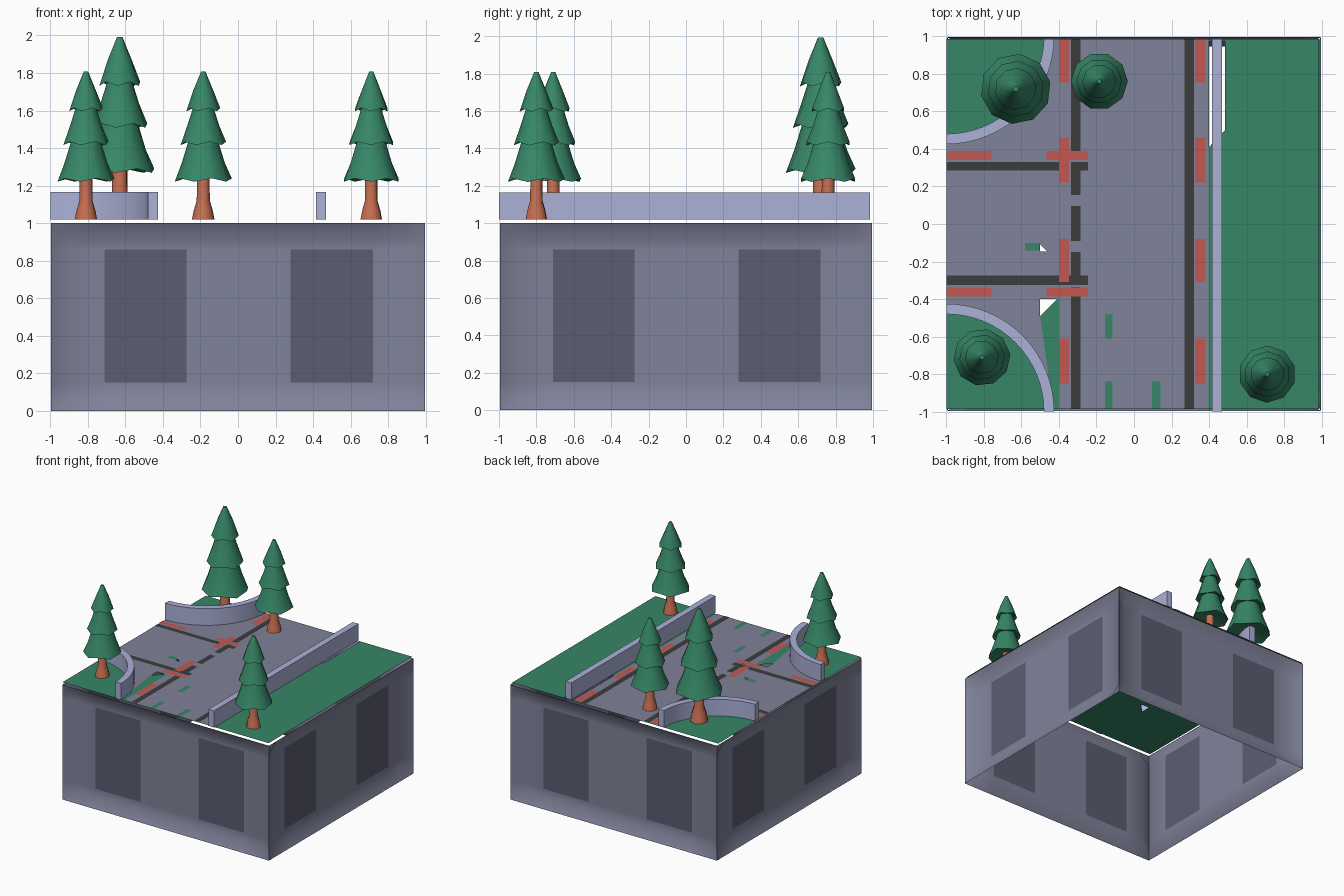
import bpy, bmesh, math
from mathutils import Vector
from mathutils.geometry import tessellate_polygon

if "Cube" in bpy.data.objects:
    bpy.data.objects.remove(bpy.data.objects["Cube"])


def material(name, r, g, b):
    m = bpy.data.materials.new(name)
    m.diffuse_color = (r, g, b, 1)
    m.use_nodes = True
    m.node_tree.nodes["Principled BSDF"].inputs["Base Color"].default_value = m.diffuse_color
    return m


GREEN = material("grass green", 0.037, 0.24, 0.135)
GREY = material("road grey", 0.215, 0.225, 0.32)
WINDOW = material("window slate", 0.105, 0.11, 0.165)
DARK = material("dark line", 0.047, 0.046, 0.046)
RED = material("brick red", 0.55, 0.098, 0.085)
LILAC = material("pale barrier", 0.41, 0.44, 0.68)
BARK = material("bark brown", 0.57, 0.155, 0.08)

TOP = 1.02      # level of the deck


def finish(name, bm, *mats, recalc=False, smooth=0):
    if recalc:
        bmesh.ops.recalc_face_normals(bm, faces=bm.faces)
    for f in bm.faces:
        f.smooth = smooth > 0
    me = bpy.data.meshes.new(name)
    bm.to_mesh(me)
    bm.free()
    if smooth:
        me.set_sharp_from_angle(angle=math.radians(smooth))
    for m in mats:
        me.materials.append(m)
    ob = bpy.data.objects.new(name, me)
    bpy.context.collection.objects.link(ob)
    return ob


def sheet(name, z, mat, outline, holes=()):
    """Flat upward-facing sheet with optional holes."""
    loops = [[Vector((x, y, z)) for x, y in loop] for loop in (outline, *holes)]
    bm = bmesh.new()
    vs = [bm.verts.new(p) for loop in loops for p in loop]
    for tri in tessellate_polygon(loops):
        f = bm.faces.new([vs[i] for i in tri])
        f.normal_update()
        if f.normal.z < 0:
            f.normal_flip()
    return finish(name, bm, mat)


def plates(name, z, mat, rects):
    """Several flat rectangles (x0, x1, y0, y1) in one object."""
    bm = bmesh.new()
    for x0, x1, y0, y1 in rects:
        bm.faces.new([bm.verts.new((x, y, z)) for x, y in
                      ((x0, y0), (x1, y0), (x1, y1), (x0, y1))])
    return finish(name, bm, mat)


def prism(name, mat, outline, z0, z1):
    bm = bmesh.new()
    low, high = ([bm.verts.new((x, y, z)) for x, y in outline] for z in (z0, z1))
    bm.faces.new(low[::-1])
    bm.faces.new(high)
    for i in range(len(low)):
        k = (i + 1) % len(low)
        bm.faces.new((low[i], low[k], high[k], high[i]))
    return finish(name, bm, mat, recalc=True, smooth=30)


def arc(sy, r, n=16):
    """Quarter circle round the left corner, clipped to the deck edge."""
    return [(-1 + r * math.sin(a), sy * min(0.985 if sy > 0 else 1, 1 - r * math.cos(a)))
            for a in (math.pi / 2 * i / n for i in range(n + 1))]


# Side walls: one shallow dished sheet each with two windows, open below
XS = (-0.995, -0.9, -0.71, -0.275, 0.28, 0.72, 0.9, 0.995)
ZS = (0, 0.09, 0.15, 0.86, 0.91, 1)
DISH = 0.05
for side, name in enumerate(("front", "right", "back", "left")):
    bm = bmesh.new()
    grid = [[bm.verts.new((x, -0.995 + (DISH if abs(x) < 0.95 and 0 < z < 1 else 0), z))
             for x in XS] for z in ZS]
    for j in range(len(ZS) - 1):
        for i in range(len(XS) - 1):
            f = bm.faces.new((grid[j][i], grid[j][i + 1], grid[j + 1][i + 1], grid[j + 1][i]))
            f.material_index = int(j == 2 and i in (2, 4))
    ob = finish(name + "_wall", bm, GREY, WINDOW, smooth=60)
    ob.rotation_euler.z = side * math.pi / 2

# Deck: green base with gaps, grey road on top with rounded junction corners
gap_a = [(-0.5, -0.40), (-0.5, -0.49), (-0.41, -0.40)]
gap_b = [(-0.5, -0.11), (-0.5, -0.145), (-0.46, -0.148)]
slot = [(0.40, 0.975), (0.40, 0.41), (0.485, 0.5), (0.485, 0.975)]
E = 0.985
sheet("grass_base", TOP - 0.004, GREEN, [(-1, -E), (E, -E), (E, E), (-1, E)],
      [gap_a, gap_b, slot])
road = [(x, max(-E, min(E, y))) for x, y in
        arc(-1, 0.57) + [(0.398, -1), (0.398, 1)] + arc(1, 0.57)[::-1]]
sheet("road", TOP, GREY, road, [gap_a, gap_b])

# Bare green patches in the road
plates("grass_patches", TOP + 0.001, GREEN, [
    (-0.155, -0.115, -E, -0.84), (-0.155, -0.115, -0.61, -0.48),
    (0.095, 0.14, -E, -0.84), (-0.58, -0.5, -0.142, -0.10)])
sheet("grass_wedge", TOP + 0.001, GREEN,
      [(-0.5, -0.49), (-0.43, -E), (-0.40, -E), (-0.40, -0.40), (-0.41, -0.40)])

# Dark lines and red kerb blocks
plates("dark_lines", TOP + 0.002, DARK, [
    (0.27, 0.32, -E, E),
    (-0.335, -0.285, -E, -0.335), (-0.335, -0.285, -0.325, -0.15),
    (-0.335, -0.285, -0.09, 0.095), (-0.335, -0.285, 0.155, 0.33),
    (-0.335, -0.285, 0.34, E),
    (-1, -0.345, 0.285, 0.33), (-1, -0.345, -0.325, -0.275),
    (-0.285, -0.245, 0.285, 0.33), (-0.285, -0.245, -0.325, -0.275),
    (-0.345, -0.335, -0.325, -0.275)])
spans = ((0.755, E), (0.22, 0.46), (-0.31, -0.08), (-0.85, -0.61))
plates("red_blocks_along", TOP + 0.003, RED,
       [(x, x + 0.055, y0, y1) for x in (-0.40, 0.325) for y0, y1 in spans])
plates("red_blocks_across", TOP + 0.004, RED,
       [(x0, x1, y, y + 0.048) for x0, x1 in ((-1, -0.76), (-0.465, -0.245))
        for y in (0.34, -0.387)])

# Low barriers: one straight, two curved
prism("straight_barrier", LILAC,
      [(0.415, -1), (0.47, -1), (0.47, E), (0.415, E)], TOP, 1.165)
for sy, name in ((1, "back"), (-1, "front")):
    prism(name + "_curved_barrier", LILAC, arc(sy, 0.575) + arc(sy, 0.52)[::-1], TOP, 1.165)


def lathe(name, mat, profile, n, wave=0.0):
    """Faceted turned shape; profile rows are (radius, z, rim flag)."""
    bm = bmesh.new()
    rings = []
    for r, z, rim in profile:
        rings.append([bm.verts.new((r * math.cos(2 * math.pi * i / n),
                                    r * math.sin(2 * math.pi * i / n),
                                    z + rim * wave * (-1) ** i)) for i in range(n)])
    for a, b in zip(rings, rings[1:]):
        for i in range(n):
            k = (i + 1) % n
            bm.faces.new((a[i], a[k], b[k], b[i]))
    bm.faces.new(rings[0][::-1])
    bm.faces.new(rings[-1])
    return finish(name, bm, mat, recalc=True, smooth=50)


# Trees: flared trunk and three skirted tiers
TRUNK = [(0.06, 0, 0), (0.05, 0.05, 0), (0.035, 0.10, 0), (0.033, 0.26, 0)]
TIERS = [(0.03, 0.24, 0), (0.152, 0.21, 1), (0.115, 0.30, 0), (0.078, 0.42, 0),
         (0.121, 0.405, 1), (0.085, 0.50, 0), (0.053, 0.60, 0),
         (0.09, 0.585, 1), (0.052, 0.69, 0), (0.012, 0.787, 0)]
for k, (x, y, s, turn) in enumerate(((-0.63, 0.72, 1.235, 0.2), (-0.185, 0.76, 1, 0),
                                     (-0.81, -0.71, 1, 0.1), (0.71, -0.80, 1, 0.3))):
    for ob in (lathe(f"tree_trunk_{k + 1}", BARK, TRUNK, 8),
               lathe(f"tree_foliage_{k + 1}", GREEN, TIERS, 10, 0.009)):
        ob.location = (x, y, TOP)
        ob.scale = (s, s, s)
        ob.rotation_euler.z = turn
